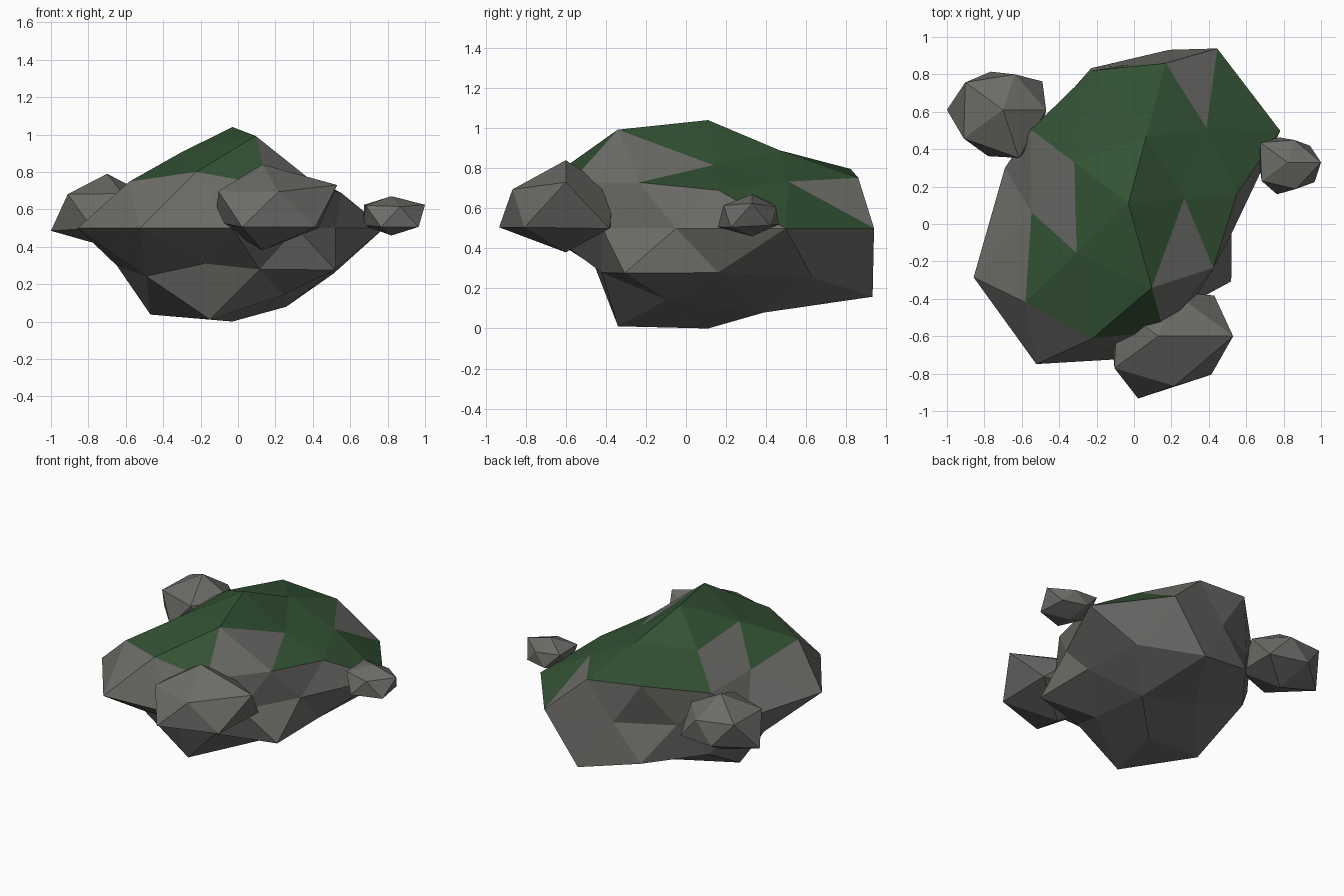
import bpy
import bmesh
from math import atan2, cos, degrees, hypot, radians, sin

cube = bpy.data.objects.get("Cube")
if cube:
    bpy.data.objects.remove(cube)


def make_material(name, color):
    mat = bpy.data.materials.new(name)
    mat.use_nodes = True
    mat.diffuse_color = color
    mat.node_tree.nodes["Principled BSDF"].inputs["Base Color"].default_value = color
    return mat


stone = make_material("stone grey", (0.15, 0.15, 0.14, 1))
moss = make_material("moss green", (0.033, 0.085, 0.034, 1))


def azimuth(point):
    return degrees(atan2(point.y, point.x)) % 360


def is_mossy(direction):
    """Moss covers the cap, leaves two bare patches and spills down one side."""
    az, height = azimuth(direction), direction.z
    if height > 0.5:
        bare = 298 < az < 330 or 150 < az < 185
        return height > 0.8 or not bare
    return height > 0.1 and 10 < az < 40


def rock(name, center, detail, flatness, top, bottom, rings, skew=0.0, mossy=False):
    """Faceted boulder: an icosphere whose rings, lowest first, get their own radii."""
    bm = bmesh.new()
    bmesh.ops.create_icosphere(bm, subdivisions=detail, radius=1)
    for face in bm.faces:
        face.smooth = False
        face.material_index = int(mossy and is_mossy(face.calc_center_median()))

    # Order the vertices by ring, then counter-clockwise around each ring
    verts = sorted(bm.verts, key=lambda v: (round(v.co.z, 2), round(azimuth(v.co)) % 360))
    radii = [r for ring in rings for r in ring]
    for vert, radius in zip(verts[1:-1], radii):
        angle = radians(azimuth(vert.co))
        angle += skew * radians(2.5 + 5.5 * sin(2 * angle + radians(30)))
        slope = vert.co.z / hypot(vert.co.x, vert.co.y)
        vert.co = (radius * cos(angle), radius * sin(angle), radius * slope * flatness)
    verts[0].co = (0, 0, -bottom)
    verts[-1].co = (0, 0, top)

    mesh = bpy.data.meshes.new(name)
    bm.to_mesh(mesh)
    bm.free()
    mesh.materials.append(stone)
    if mossy:
        mesh.materials.append(moss)
    obj = bpy.data.objects.new(name, mesh)
    obj.location = center
    bpy.context.collection.objects.link(obj)
    return obj


# Large mossy boulder
rock("main_boulder", (-0.03, 0.11, 0.5), 2, 0.65, 0.54, 0.5, [
    (0.40, 0.36, 0.44, 0.465, 0.34),
    (0.55, 0.85, 0.60, 0.64, 0.55),
    (0.75, 0.75, 0.62, 0.585, 0.69),
    (0.90, 0.955, 0.74, 0.65, 0.687, 0.917, 0.99, 0.83, 0.63, 0.575),
    (0.583, 0.776, 0.654, 0.764, 0.709),
    (0.58, 0.738, 0.52, 0.747, 0.57),
    (0.30, 0.37, 0.364, 0.383, 0.468),
], skew=1.0, mossy=True)

# Three bare stones around it
rock("back_stone", (-0.70, 0.61, 0.59), 1, 0.7, 0.2, 0.19, [
    (0.26, 0.215, 0.30, 0.26, 0.25),
    (0.23, 0.20, 0.25, 0.26, 0.27),
])
rock("front_stone", (0.13, -0.60, 0.61), 1, 0.6, 0.23, 0.23, [
    (0.37, 0.25, 0.25, 0.35, 0.35),
    (0.40, 0.25, 0.27, 0.29, 0.28),
])
rock("side_stone", (0.82, 0.33, 0.565), 1, 0.66, 0.105, 0.105, [
    (0.15, 0.14, 0.15, 0.18, 0.18),
    (0.18, 0.125, 0.18, 0.17, 0.15),
])
